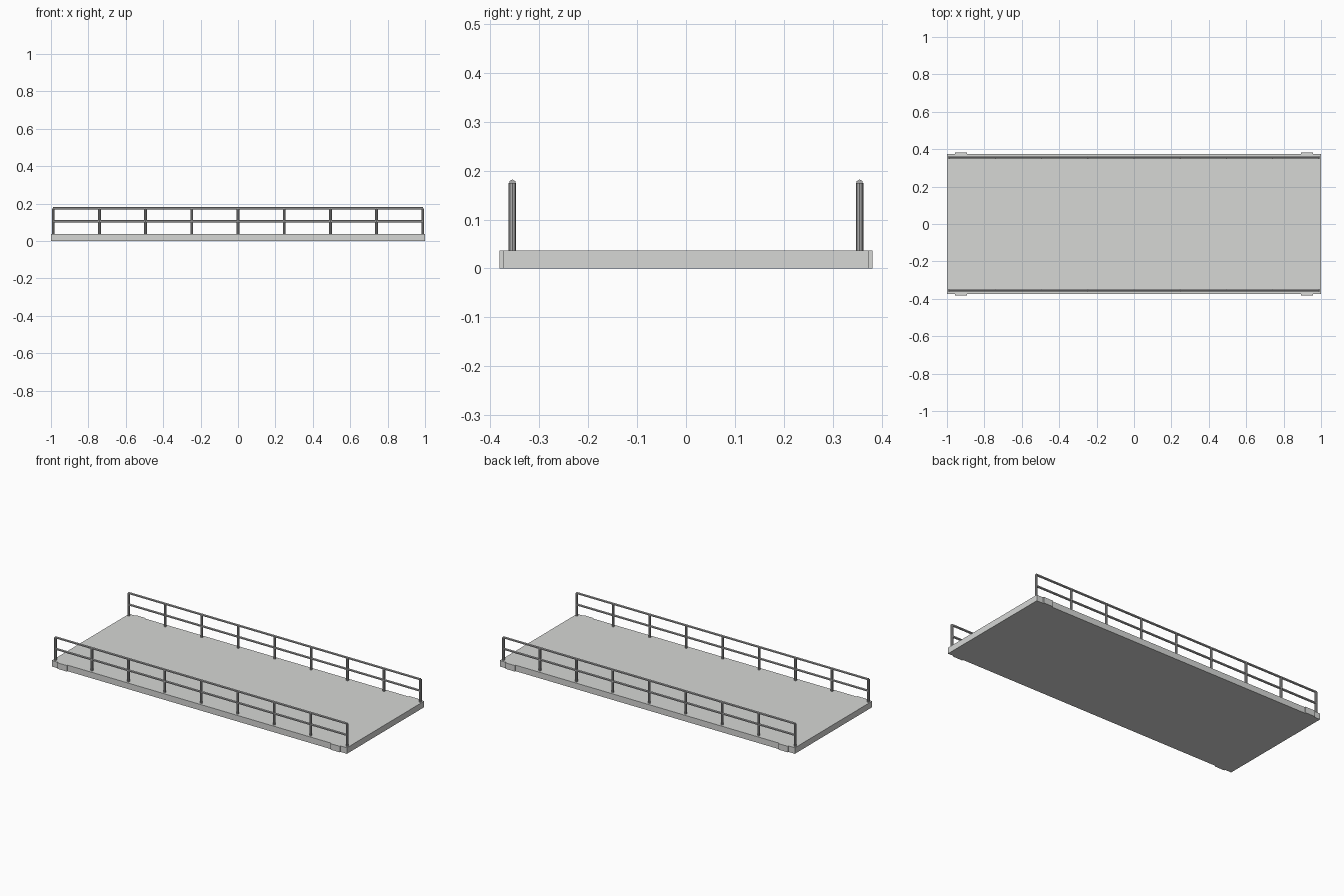
import bpy, math
from mathutils import Matrix

if "Cube" in bpy.data.objects:
    bpy.data.objects.remove(bpy.data.objects["Cube"])


def material(name, rgb):
    m = bpy.data.materials.new(name)
    m.diffuse_color = (*rgb, 1)
    m.use_nodes = True
    m.node_tree.nodes["Principled BSDF"].inputs["Base Color"].default_value = m.diffuse_color
    return m


DECK = material("light grey concrete", (0.67, 0.68, 0.665))
METAL = material("mid grey metal", (0.42, 0.42, 0.42))


def box(name, lo, hi, mat):
    bpy.ops.mesh.primitive_cube_add(size=1)
    o = bpy.context.object
    o.name = name
    size = [b - a for a, b in zip(lo, hi)]
    mid = [(a + b) / 2 for a, b in zip(lo, hi)]
    o.data.transform(Matrix.Translation(mid) @ Matrix.Diagonal((*size, 1)))
    o.data.materials.append(mat)
    return o


def tube(name, centre, radius, length, sides, along_x=False):
    bpy.ops.mesh.primitive_cylinder_add(vertices=sides, radius=radius, depth=length)
    o = bpy.context.object
    o.name = name
    if along_x:  # lay down with one edge pointing up
        o.data.transform(Matrix.Rotation(math.pi / 2, 4, 'Y') @ Matrix.Rotation(math.pi / 2, 4, 'Z'))
    o.location = centre
    o.data.materials.append(METAL)
    return o


# Deck slab
H = 0.037
box("deck", (-1, -0.374, 0), (1, 0.374, H), DECK)

END, RAIL_Y, TOP = 0.988, 0.355, 0.175
for side, s in (("front", -1), ("back", 1)):
    # Small tabs on the deck edge near each corner
    for end, x in (("left", -0.925), ("right", 0.925)):
        ys = sorted((s * 0.37, s * 0.381))
        box(f"{side}_{end}_tab", (x - 0.032, ys[0], 0), (x + 0.032, ys[1], H), DECK)
    # Railing posts
    for i in range(9):
        x = -END + i * END / 4
        tube(f"{side}_post_{i + 1}", (x, s * RAIL_Y, (H + TOP) / 2), 0.0075, TOP - H, 8)
    # Top and middle rails
    for name, z in (("top_rail", TOP), ("middle_rail", 0.105)):
        tube(f"{side}_{name}", (0, s * RAIL_Y, z), 0.007, 2 * END, 6, True)
